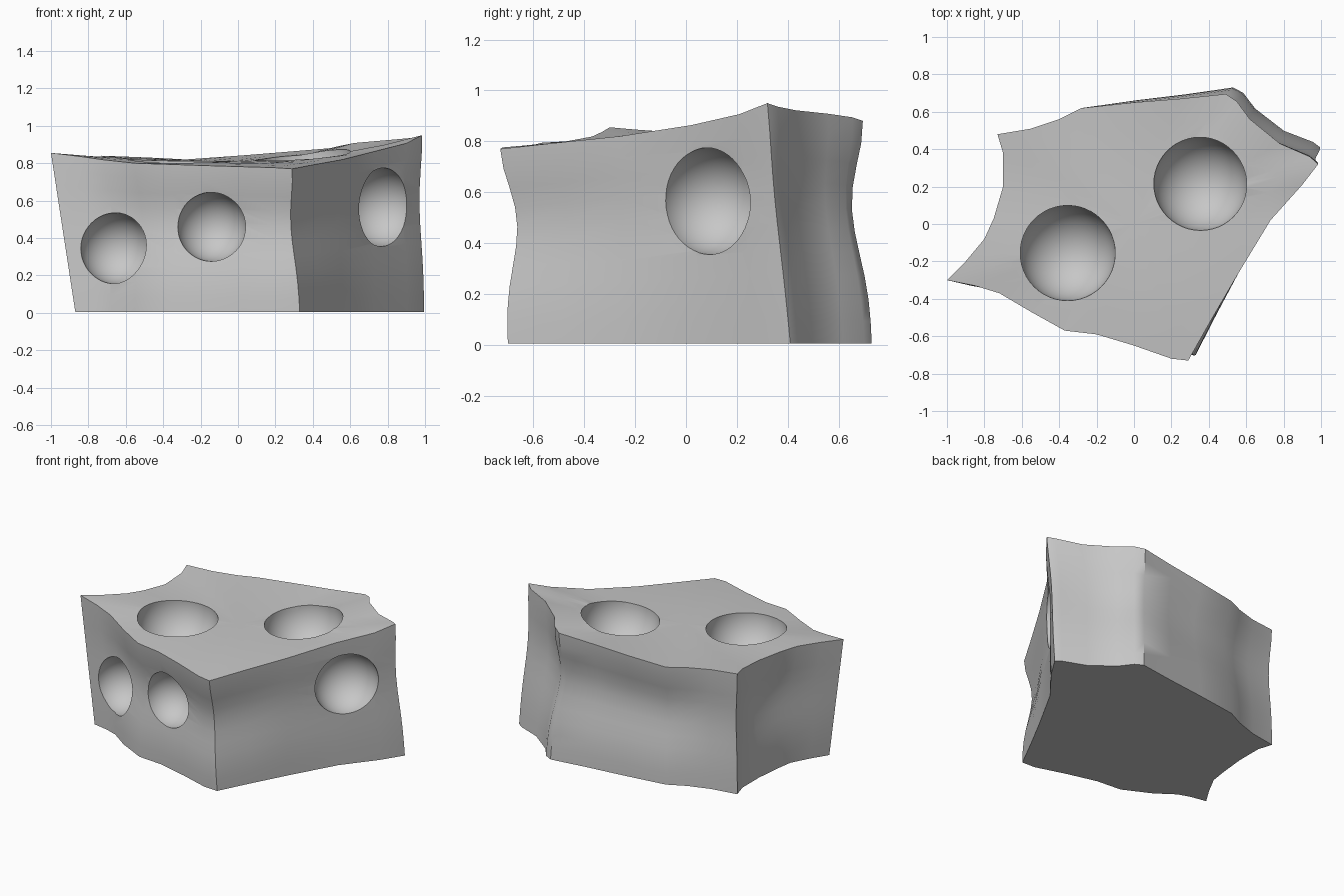
import bpy, bmesh, math
from mathutils import Vector

if "Cube" in bpy.data.objects:
    bpy.data.objects.remove(bpy.data.objects["Cube"])

grey = bpy.data.materials.new("pale_grey")
grey.diffuse_color = (0.57, 0.57, 0.57, 1)
grey.use_nodes = True
grey.node_tree.nodes["Principled BSDF"].inputs["Base Color"].default_value = grey.diffuse_color

# Top rim seen from above, counter-clockwise from the left corner
RIM = [
    (-1.00, -0.30), (-0.85, -0.33), (-0.72, -0.37), (-0.55, -0.47),
    (-0.37, -0.57), (-0.20, -0.59), (0.00, -0.65), (0.20, -0.72),
    (0.29, -0.73), (0.42, -0.50), (0.56, -0.26), (0.73, 0.02),
    (0.90, 0.21), (0.985, 0.32), (0.94, 0.36), (0.78, 0.43),
    (0.62, 0.56), (0.55, 0.655), (0.49, 0.695), (0.25, 0.67),
    (0.00, 0.65), (-0.28, 0.62), (-0.40, 0.56), (-0.55, 0.51),
    (-0.73, 0.48), (-0.70, 0.38), (-0.70, 0.20), (-0.75, 0.03),
    (-0.80, -0.08), (-0.90, -0.20),
]
# Rim index: height, foot offset x, foot offset y, waist inset (blended between)
KEYS = {
    0: (0.855, 0.13, -0.03, 0.0),
    3: (0.80, 0.0, 0.0, 0.05),
    8: (0.77, 0.04, 0.03, 0.06),
    10: (0.82, 0.0, 0.0, 0.02),
    13: (0.95, 0.01, 0.09, 0.02),
    18: (0.88, 0.04, 0.035, 0.07),
    21: (0.82, 0.0, 0.0, 0.06),
    24: (0.84, 0.0, 0.0, 0.02),
    26: (0.82, 0.0, 0.0, 0.05),
}
N = len(RIM)
ROWS = 10
BASE_Z = 0.005
CENTRE_Z = 0.81


def rim_values(i):
    """Blend the key values on either side of a rim point."""
    lo = max(k for k in KEYS if k <= i)
    hi = min((k for k in KEYS if k > i), default=N)
    w = (i - lo) / (hi - lo)
    return [a + (b - a) * w for a, b in zip(KEYS[lo], KEYS[hi % N])]


def wall_point(i, t):
    """Point on the waisted wall at height fraction t."""
    z, dx, dy, inset = rim_values(i)
    v = Vector(RIM[i]) + Vector((dx, dy)) * (1 - t)
    v -= v.normalized() * inset * math.sin(math.pi * t ** 1.4) ** 2
    return (v.x, v.y, BASE_Z + (z - BASE_Z) * t)


def top_point(i, s):
    """Point on the gently dished top, scaled toward the middle."""
    x, y = RIM[i]
    return (x * s, y * s, CENTRE_Z + (rim_values(i)[0] - CENTRE_Z) * s * s)


# Block with waisted walls and a dished top
bm = bmesh.new()
rings = [[bm.verts.new(wall_point(i, r / ROWS)) for i in range(N)]
         for r in range(ROWS + 1)]
rings += [[bm.verts.new(top_point(i, s)) for i in range(N)]
          for s in (0.8, 0.55, 0.28)]
for a, b in zip(rings, rings[1:]):
    for i in range(N):
        j = (i + 1) % N
        bm.faces.new((a[i], a[j], b[j], b[i]))
middle = bm.verts.new((0, 0, CENTRE_Z))
for i in range(N):
    bm.faces.new((rings[-1][i], rings[-1][(i + 1) % N], middle))
bm.faces.new(list(reversed(rings[0])))
bmesh.ops.recalc_face_normals(bm, faces=bm.faces[:])
mesh = bpy.data.meshes.new("block")
bm.to_mesh(mesh)
bm.free()
mesh.materials.append(grey)
block = bpy.data.objects.new("block", mesh)
bpy.context.collection.objects.link(block)

# Round hollows: two in the top, two in the front, one in the right side
HOLLOWS = [
    ((-0.355, -0.155, 0.80), 0.255),
    ((0.355, 0.215, 0.83), 0.25),
    ((-0.655, -0.37, 0.345), 0.19),
    ((-0.14, -0.56, 0.46), 0.185),
    ((0.77, 0.09, 0.565), 0.21),
]
for centre, radius in HOLLOWS:
    bpy.ops.mesh.primitive_uv_sphere_add(segments=48, ring_count=24,
                                         radius=radius, location=centre)
    cutter = bpy.context.object
    cutter.name = "hollow_cutter"
    cutter.hide_render = True
    cutter.data.materials.append(grey)
    bpy.context.view_layer.objects.active = block
    mod = block.modifiers.new("hollow", 'BOOLEAN')
    mod.operation = 'DIFFERENCE'
    mod.solver = 'EXACT'
    mod.object = cutter
    bpy.ops.object.modifier_apply(modifier=mod.name)
    bpy.data.objects.remove(cutter, do_unlink=True)

# Smooth walls and hollows, crisp rims
bpy.ops.object.select_all(action='DESELECT')
block.select_set(True)
bpy.context.view_layer.objects.active = block
bpy.ops.object.shade_smooth_by_angle(angle=math.radians(35))
